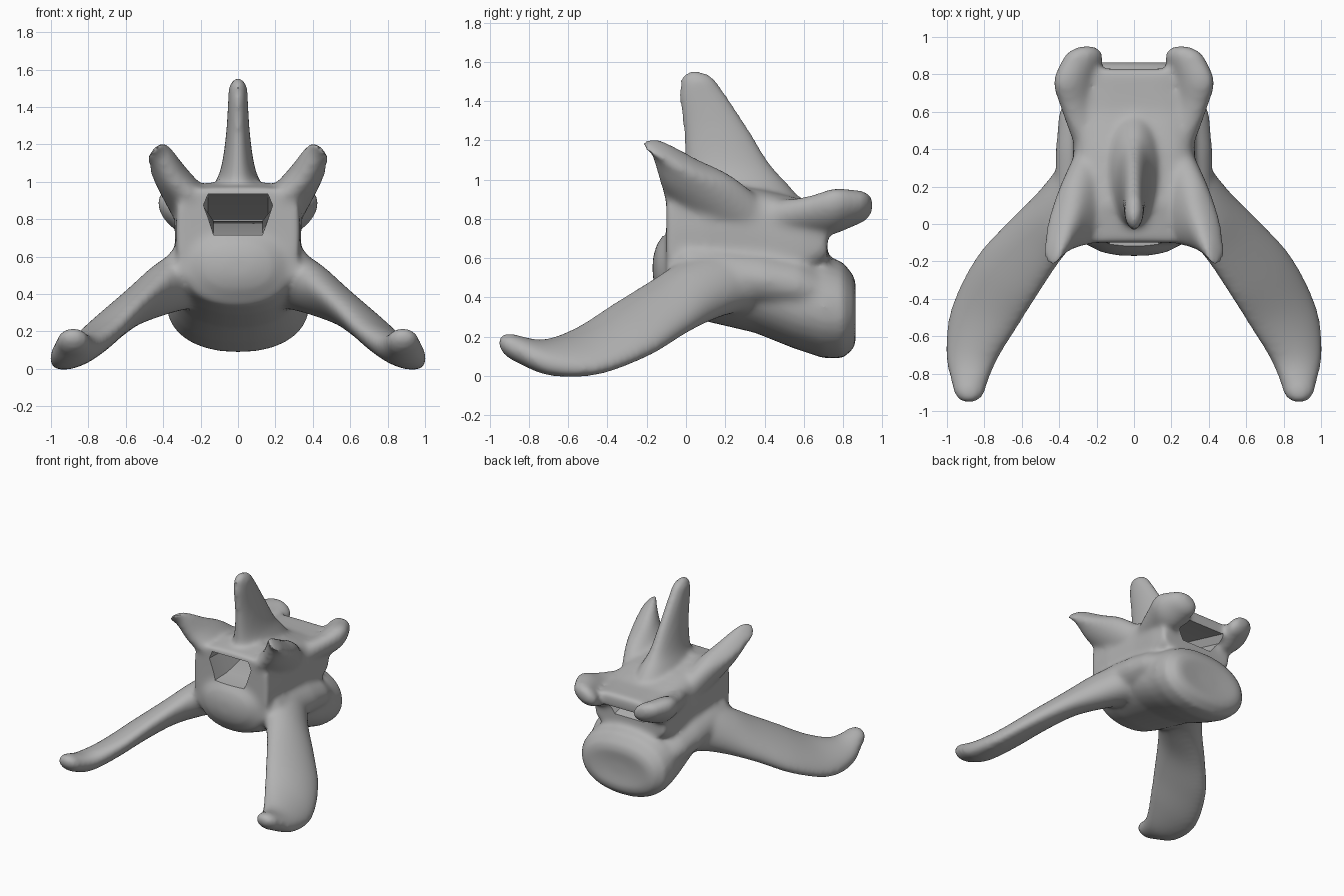
import bpy, bmesh, math
from mathutils import Vector

cube = bpy.data.objects.get("Cube")
if cube:
    bpy.data.objects.remove(cube)

SIDES = 28
bone = bpy.data.materials.new("bone grey")
bone.use_nodes = True
GREY = (0.45, 0.45, 0.45, 1)
bone.diffuse_color = GREY
bone.node_tree.nodes["Principled BSDF"].inputs["Base Color"].default_value = GREY


def power(value, n):
    return math.copysign(abs(value) ** (2 / n), value)


def curved(rings, steps=5):
    """Add in-between sections along a smooth curve through the given ones."""
    padded = [rings[0]] + rings + [rings[-1]]
    result = []
    for a, b, c, d in zip(padded, padded[1:], padded[2:], padded[3:]):
        for i in range(steps):
            t = i / steps
            result.append(tuple(
                q + (r - p) * t / 2 + (2 * p - 5 * q + 4 * r - s) * t ** 2 / 2
                + (3 * q - p - 3 * r + s) * t ** 3 / 2
                for p, q, r, s in zip(a, b, c, d)))
    return result + [rings[-1]]


def skin(bm, loops):
    """Join rings of vertices with quads and close both ends."""
    count = len(loops[0])
    for low, high in zip(loops, loops[1:]):
        for i in range(count):
            j = (i + 1) % count
            bm.faces.new((low[i], low[j], high[j], high[i]))
    bm.faces.new(loops[0])
    bm.faces.new(loops[-1])


def loft(bm, sections, dome=0.0, n=2, mirror=1):
    """Skin superellipse sections (centre, half axis u, half axis v); a dome makes a rounded end."""
    rings = [tuple(Vector(p) for p in s) for s in sections]
    if dome:
        rings = curved(rings)
        c, u, v = rings[-1]
        ahead = (c - rings[-2][0]).normalized()
        for angle in (0.3, 0.6, 0.9, 1.2, 1.45):
            k = math.cos(angle)
            rings.append((c + ahead * dome * math.sin(angle), u * k, v * k))
    loops = []
    for c, u, v in rings:
        loop = []
        for i in range(SIDES):
            a = math.tau * i / SIDES
            p = c + u * power(math.cos(a), n) + v * power(math.sin(a), n)
            loop.append(bm.verts.new((p.x * mirror, p.y, p.z)))
        loops.append(loop)
    skin(bm, loops)


def along_y(rows):
    return [((0, y, z), (hx, 0, 0), (0, 0, hz)) for y, z, hx, hz in rows]


def finish(name, bm):
    bmesh.ops.recalc_face_normals(bm, faces=bm.faces)
    mesh = bpy.data.meshes.new(name)
    bm.to_mesh(mesh)
    bm.free()
    mesh.materials.append(bone)
    obj = bpy.data.objects.new(name, mesh)
    bpy.context.collection.objects.link(obj)
    return obj


bm = bmesh.new()

# Rounded body with a domed front and a nearly flat back
loft(bm, along_y([
    (-0.17, 0.55, 0.08, 0.05), (-0.15, 0.55, 0.18, 0.12), (-0.09, 0.545, 0.29, 0.21),
    (0.05, 0.54, 0.33, 0.25), (0.35, 0.47, 0.35, 0.25), (0.55, 0.38, 0.365, 0.24),
    (0.7, 0.355, 0.385, 0.265), (0.8, 0.335, 0.375, 0.245), (0.86, 0.325, 0.31, 0.18),
    (0.865, 0.325, 0.25, 0.13), (0.855, 0.325, 0.1, 0.05)]), n=2.2)

# Flared flanks joining the wings to the body
loft(bm, along_y([
    (-0.1, 0.55, 0.32, 0.14), (0.0, 0.55, 0.39, 0.2), (0.2, 0.51, 0.42, 0.21),
    (0.4, 0.49, 0.42, 0.2), (0.58, 0.46, 0.405, 0.19), (0.72, 0.42, 0.36, 0.15)]))

# Arch block and thin rear roof
loft(bm, along_y([
    (-0.1, 0.74, 0.33, 0.23), (0.1, 0.75, 0.34, 0.25), (0.4, 0.72, 0.325, 0.23),
    (0.6, 0.7, 0.33, 0.2), (0.72, 0.73, 0.32, 0.16)]), n=4)
loft(bm, along_y([(0.5, 0.81, 0.3, 0.09), (0.83, 0.83, 0.24, 0.06)]), n=4)

# Upright central spine
loft(bm, [((0, y, z), (hx, 0, 0), (0, hy, 0)) for y, z, hx, hy in [
    (0.28, 0.88, 0.18, 0.32), (0.25, 0.98, 0.13, 0.27), (0.21, 1.08, 0.09, 0.22),
    (0.155, 1.25, 0.065, 0.17), (0.09, 1.42, 0.054, 0.125), (0.07, 1.48, 0.052, 0.1)]],
    dome=0.08)

for side in (1, -1):
    # Long drooping side wing
    loft(bm, [
        ((0.2, 0.3, 0.49), (0.1, 0.2, -0.05), (0.06, 0, 0.16)),
        ((0.3, 0.16, 0.47), (0.09, 0.16, -0.06), (0.06, 0, 0.14)),
        ((0.41, 0.04, 0.425), (0.1, 0.13, -0.08), (0.05, 0, 0.12)),
        ((0.54, -0.1, 0.345), (0.135, 0.11, -0.1), (0.04, 0, 0.09)),
        ((0.68, -0.28, 0.235), (0.165, 0.1, -0.11), (0.035, 0, 0.08)),
        ((0.8, -0.5, 0.13), (0.175, 0.055, -0.1), (0.03, 0, 0.075)),
        ((0.87, -0.71, 0.095), (0.135, 0.02, -0.055), (0.03, 0, 0.075)),
        ((0.88, -0.865, 0.14), (0.09, 0, -0.015), (0.02, 0, 0.07))],
        dome=0.1, mirror=side)
    # Front horn, a blade leaning outwards
    loft(bm, [
        ((0.24, 0.18, 0.86), (0, 0.29, -0.05), (0.1, 0, -0.06)),
        ((0.34, 0.06, 1.0), (0, 0.2, -0.01), (0.08, 0, -0.055)),
        ((0.405, -0.05, 1.105), (0, 0.13, -0.04), (0.065, 0, -0.05)),
        ((0.43, -0.14, 1.16), (0, 0.07, -0.01), (0.055, 0, -0.045))],
        dome=0.06, mirror=side)
    # Rear paddle, tilted outwards at the top
    loft(bm, [
        ((0.22, 0.42, 0.79), (0.09, 0, 0.06), (-0.04, 0, 0.08)),
        ((0.28, 0.62, 0.81), (0.105, 0, 0.08), (-0.04, 0, 0.07)),
        ((0.31, 0.76, 0.84), (0.11, 0, 0.09), (-0.05, 0, 0.075)),
        ((0.275, 0.88, 0.86), (0.105, 0, 0.05), (-0.03, 0, 0.07))],
        dome=0.08, mirror=side)

vertebra = finish("vertebra", bm)

# Canal, wider at the top, running back and down to the rear notch
bm = bmesh.new()
rings = []
for y, floor, roof in [(-0.25, 0.71, 0.94), (0.05, 0.72, 0.93), (0.35, 0.79, 0.92), (0.95, 0.61, 0.76)]:
    profile = [(0.13, floor), (0.185, roof - 0.06), (0.16, roof)]
    outline = profile + [(-x, z) for x, z in reversed(profile)]
    rings.append([bm.verts.new((x, y, z)) for x, z in outline])
skin(bm, rings)
canal = finish("canal_cutter", bm)
canal.hide_render = True
canal.hide_viewport = True
canal.display_type = "WIRE"

# Fuse the parts, soften the joints, then cut the canal
fuse = vertebra.modifiers.new("fuse", "REMESH")
fuse.mode = "VOXEL"
fuse.voxel_size = 0.016
soften = vertebra.modifiers.new("soften", "SMOOTH")
soften.factor = 0.5
soften.iterations = 18
cut = vertebra.modifiers.new("cut", "BOOLEAN")
cut.operation = "DIFFERENCE"
cut.object = canal
cut.solver = "EXACT"

bpy.context.view_layer.objects.active = vertebra
vertebra.select_set(True)
for name in ("fuse", "soften", "cut"):
    bpy.ops.object.modifier_apply(modifier=name)
bpy.ops.object.shade_smooth_by_angle(angle=math.radians(40))
